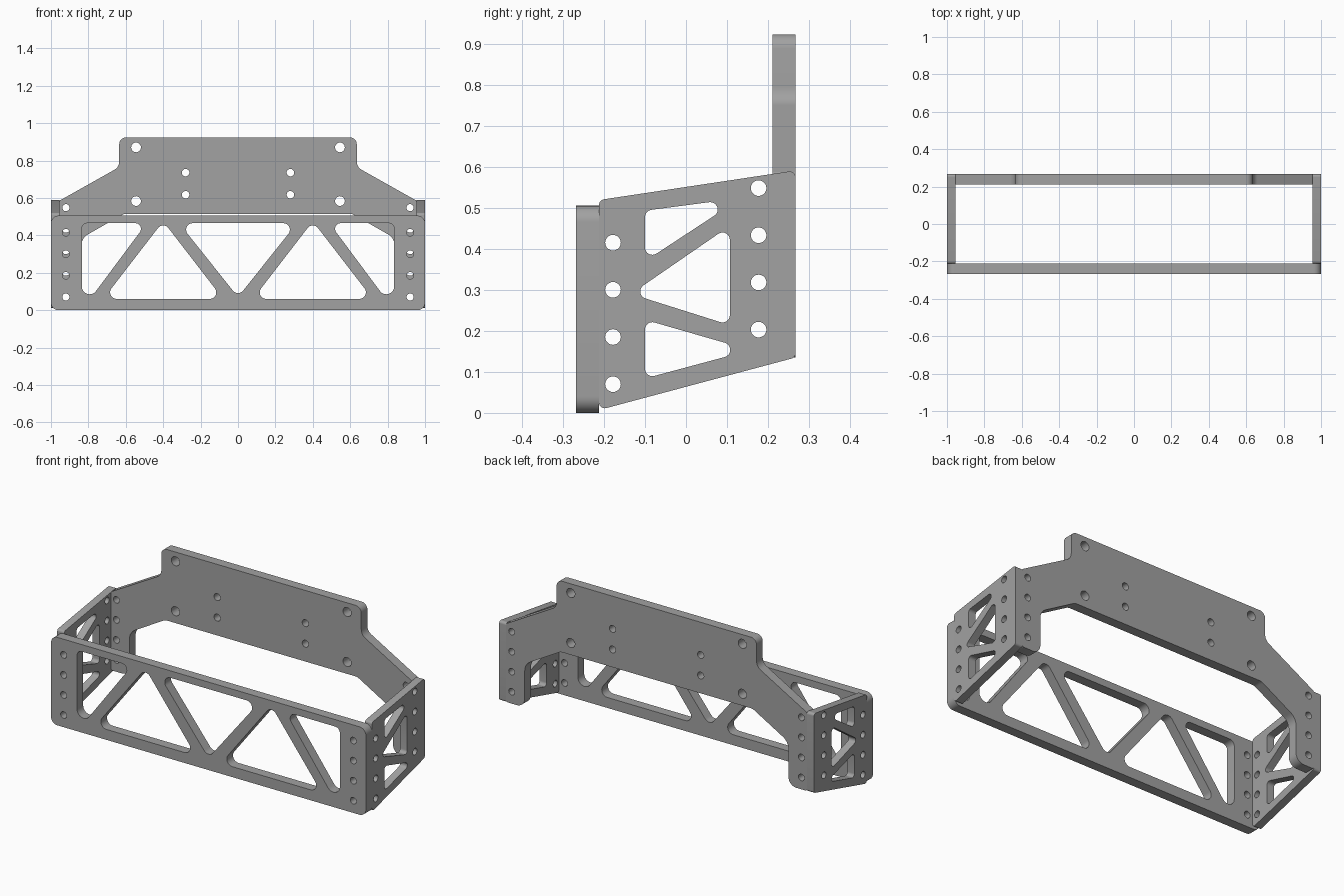
import bpy, bmesh, math
from mathutils import Vector

cube = bpy.data.objects.get("Cube")
if cube:
    bpy.data.objects.remove(cube, do_unlink=True)

metal = bpy.data.materials.new("brushed grey")
metal.use_nodes = True
GREY = (0.36, 0.36, 0.36, 1)
metal.diffuse_color = GREY
metal.node_tree.nodes["Principled BSDF"].inputs["Base Color"].default_value = GREY


def rounded(points, radius, steps=8):
    """Polygon with each corner replaced by a tangent arc; a point may carry its own radius."""
    out = []
    for i, point in enumerate(points):
        r = point[2] if len(point) > 2 else radius
        p = Vector(point[:2])
        a = (Vector(points[i - 1][:2]) - p).normalized()
        b = (Vector(points[(i + 1) % len(points)][:2]) - p).normalized()
        if r == 0:
            out.append(p)
            continue
        half = a.angle(b) / 2
        centre = p + (a + b).normalized() * (r / math.sin(half))
        start = p + a * (r / math.tan(half)) - centre
        end = p + b * (r / math.tan(half)) - centre
        sweep = start.angle_signed(end)
        for k in range(steps + 1):
            t = -sweep * k / steps
            c, s = math.cos(t), math.sin(t)
            out.append(centre + Vector((c * start.x - s * start.y, s * start.x + c * start.y)))
    return out


def hole(u, v, r, sides=28):
    return [Vector((u + r * math.cos(2 * math.pi * k / sides),
                    v + r * math.sin(2 * math.pi * k / sides))) for k in range(sides)]


def mirrored(loops):
    return loops + [[Vector((-p.x, p.y)) for p in reversed(l)] for l in loops]


def plate(name, loops, thickness, location, turn=0):
    """Upright plate filled between its outline and its openings."""
    curve = bpy.data.curves.new(name + "_profile", 'CURVE')
    curve.dimensions = '2D'
    curve.fill_mode = 'BOTH'
    curve.extrude = thickness / 2
    for loop in loops:
        spline = curve.splines.new('POLY')
        spline.points.add(len(loop) - 1)
        for sp, p in zip(spline.points, loop):
            sp.co = (p.x, p.y, 0, 1)
        spline.use_cyclic_u = True
    temp = bpy.data.objects.new(name + "_profile", curve)
    bpy.context.collection.objects.link(temp)
    mesh = bpy.data.meshes.new_from_object(
        temp.evaluated_get(bpy.context.evaluated_depsgraph_get()))
    bpy.data.objects.remove(temp, do_unlink=True)
    bm = bmesh.new()
    bm.from_mesh(mesh)
    bmesh.ops.remove_doubles(bm, verts=bm.verts, dist=0.0001)
    bmesh.ops.recalc_face_normals(bm, faces=bm.faces)
    bm.to_mesh(mesh)
    bm.free()
    mesh.materials.clear()
    mesh.materials.append(metal)
    obj = bpy.data.objects.new(name, mesh)
    bpy.context.collection.objects.link(obj)
    obj.location = location
    obj.rotation_euler = (math.pi / 2, 0, turn)
    bpy.ops.object.select_all(action='DESELECT')
    obj.select_set(True)
    bpy.context.view_layer.objects.active = obj
    bpy.ops.object.shade_smooth_by_angle(angle=math.radians(30))
    return obj


PITCH = 0.115          # bolt spacing
BOLT = 0.019           # bolt hole radius
DEPTH = 0.056          # front and back plate thickness
SIDE = 0.045           # side plate thickness

# Front truss panel
front = [rounded([(-1, 0), (1, 0), (1, 0.505), (-1, 0.505)], 0.04),
         rounded([(-0.315, 0.465), (0.315, 0.465), (0, 0.07)], 0.035)]
front += mirrored([
    rounded([(0.835, 0.465, 0.03), (0.489, 0.465, 0.03), (0.835, 0.0, 0.042)], 0.03),
    rounded([(0.72, 0.06), (0.08, 0.06), (0.4, 0.475)], 0.035)]
    + [hole(0.92, 0.07 + PITCH * i, BOLT) for i in range(4)])
plate("front_panel", front, DEPTH, (0, -0.24, 0))

# Back mounting plate with two legs
half = [(0.635, 0.923, 0.035), (0.635, 0.765, 0.05), (0.955, 0.585, 0.01),
        (0.955, 0.135, 0.01), (0.8375, 0.135, 0.05), (0.8375, 0.385, 0.07),
        (0.61, 0.515, 0.05)]
back = [rounded(half + [(-x, z, r) for x, z, r in reversed(half)], 0)]
back += mirrored([hole(0.545, 0.87, 0.026), hole(0.545, 0.583, 0.026),
                  hole(0.28, 0.735, 0.02), hole(0.28, 0.617, 0.02)]
                 + [hole(0.92, 0.203 + PITCH * i, BOLT) for i in range(4)])
plate("back_plate", back, DEPTH, (0, 0.239, 0))

# Side truss panels
side = [rounded([(-0.212, 0.007), (0.267, 0.135), (0.267, 0.591), (-0.212, 0.519)], 0.014),
        rounded([(-0.1, 0.37), (0.135, 0.524), (-0.1, 0.493)], 0.018),
        rounded([(-0.134, 0.29), (0.107, 0.214), (0.107, 0.456)], 0.018),
        rounded([(-0.1, 0.084), (0.157, 0.153), (-0.1, 0.227)], 0.018)]
for i in range(4):
    side += [hole(-0.178, 0.07 + PITCH * i, BOLT), hole(0.177, 0.203 + PITCH * i, BOLT)]
for name, sign in (("left_side_panel", 1), ("right_side_panel", -1)):
    plate(name, side, SIDE, (sign * (1 - SIDE / 2), 0, 0), math.pi / 2)
